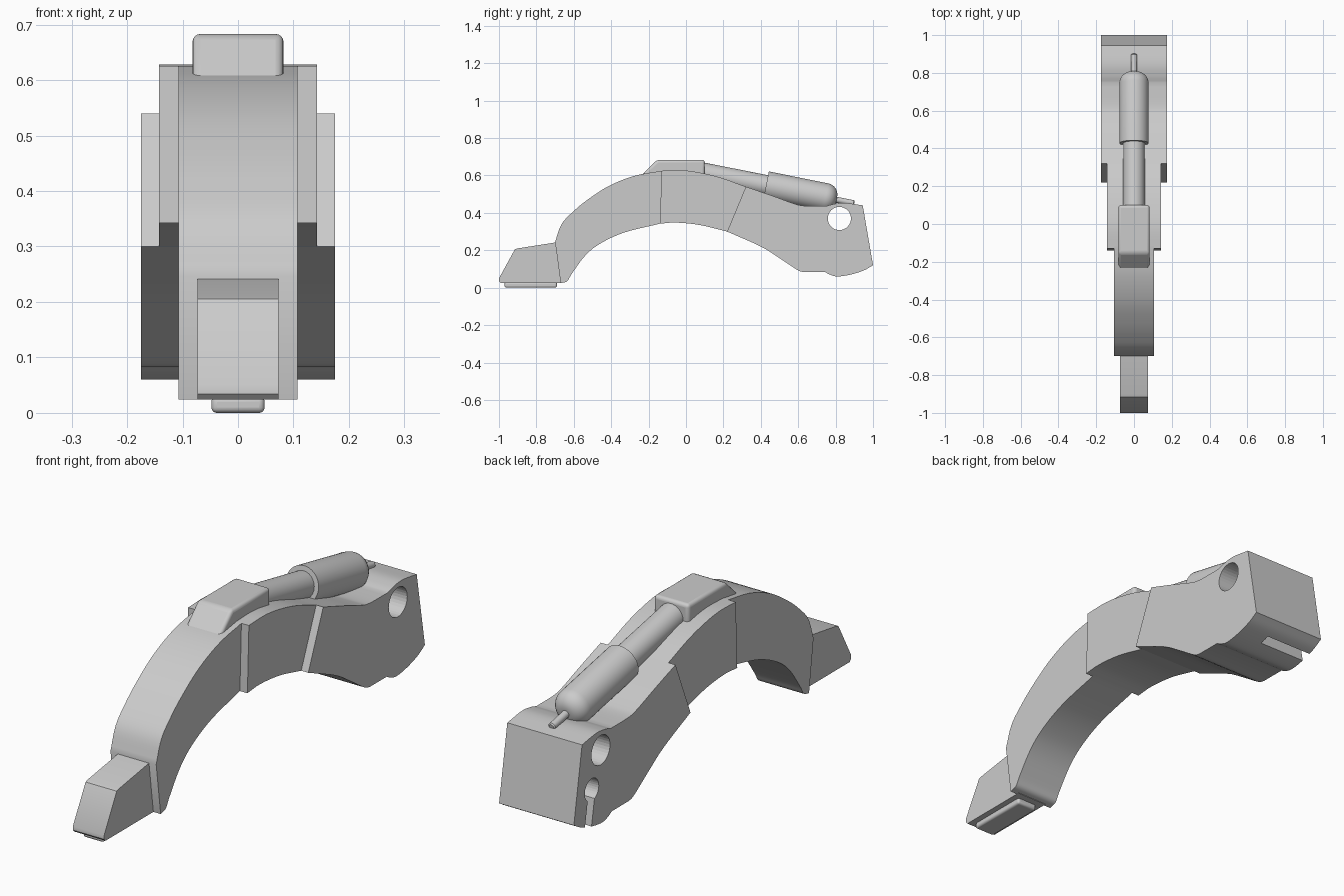
import bpy
import bmesh
from math import cos, sin, pi, radians
from mathutils import Vector

cube = bpy.data.objects.get("Cube")
if cube:
    bpy.data.objects.remove(cube, do_unlink=True)

grey = bpy.data.materials.new("grey")
grey.use_nodes = True
COLOUR = (0.6, 0.6, 0.6, 1)
grey.diffuse_color = COLOUR
grey.node_tree.nodes["Principled BSDF"].inputs["Base Color"].default_value = COLOUR


def smooth_path(points, steps=5):
    """Smooth curve through the given (y, z) points."""
    pts = [Vector(p) for p in points]
    pts = [2 * pts[0] - pts[1]] + pts + [2 * pts[-1] - pts[-2]]
    path = []
    for a, b, c, d in zip(pts, pts[1:], pts[2:], pts[3:]):
        for i in range(steps):
            t = i / steps
            path.append(0.5 * (2 * b + (c - a) * t + (2 * a - 5 * b + 4 * c - d) * t ** 2
                               + (3 * b - a - 3 * c + d) * t ** 3))
    return path + [pts[-2]]


def finish(name, bm):
    bmesh.ops.recalc_face_normals(bm, faces=bm.faces)
    mesh = bpy.data.meshes.new(name)
    bm.to_mesh(mesh)
    bm.free()
    obj = bpy.data.objects.new(name, mesh)
    bpy.context.collection.objects.link(obj)
    mesh.materials.append(grey)
    return obj


def plate(name, outline, x0, x1, bevel=0):
    """Side outline in (y, z) extruded across x."""
    bm = bmesh.new()
    face = bm.faces.new([bm.verts.new((x0, y, z)) for y, z in outline])
    out = bmesh.ops.extrude_face_region(bm, geom=[face])
    moved = [v for v in out["geom"] if isinstance(v, bmesh.types.BMVert)]
    bmesh.ops.translate(bm, verts=moved, vec=(x1 - x0, 0, 0))
    obj = finish(name, bm)
    if bevel:
        mod = obj.modifiers.new("rounded_edges", "BEVEL")
        mod.width, mod.segments = bevel, 4
        mod.limit_method, mod.angle_limit = "ANGLE", radians(40)
    return obj


def lathe(name, start, end, rings, sides=40):
    """Turned part; rings are (distance back from the far end, radius)."""
    start, end = Vector((0, *start)), Vector((0, *end))
    axis = (end - start).normalized()
    side = Vector((1, 0, 0))
    up = axis.cross(side)
    bm = bmesh.new()
    loops = []
    for back, r in [((end - start).length, rings[0][1])] + rings:
        centre = end - axis * back
        loops.append([bm.verts.new(centre + r * (side * cos(2 * pi * i / sides) + up * sin(2 * pi * i / sides)))
                      for i in range(sides)])
    for a, b in zip(loops, loops[1:]):
        for i in range(sides):
            j = (i + 1) % sides
            bm.faces.new((a[i], a[j], b[j], b[i]))
    bm.faces.new(loops[0])
    bm.faces.new(loops[-1])
    return finish(name, bm)


def circle(y, z, r, n=32):
    return [(y + r * cos(2 * pi * i / n), z + r * sin(2 * pi * i / n)) for i in range(n)]


def cut(obj, cutter):
    cutter.hide_render = True
    cutter.hide_set(True)
    mod = obj.modifiers.new("cut", "BOOLEAN")
    mod.object, mod.operation, mod.solver = cutter, "DIFFERENCE", "EXACT"


# Curved arm, ending just inside the rear block
outer = smooth_path([(-.70, .245), (-.665, .34), (-.6, .41), (-.52, .475), (-.41, .545), (-.275, .598), (-.13, .625)])
crown = smooth_path([(-.13, .625), (-.03, .628), (.06, .618), (.18, .59), (.32, .54)])
inner_rear = smooth_path([(.22, .30), (.075, .335), (-.055, .348), (-.14, .342)])
inner = smooth_path([(-.14, .342), (-.33, .295), (-.46, .235), (-.54, .17), (-.61, .075), (-.635, .035), (-.67, .024)])
arms = [plate("front_arm", outer + crown[1:] + inner_rear + inner[1:], -.107, .107),
        plate("middle_sleeve", crown + inner_rear, -.142, .142)]

# Rear block with a through hole and a blind keyhole slot on the right
top = smooth_path([(.32, .54), (.46, .492), (.57, .452), (.63, .438), (.75, .436)])
hump = smooth_path([(.75, .436), (.79, .447), (.85, .453), (.945, .44)])
toe = smooth_path([(1, .12), (.95, .092), (.88, .07), (.81, .06), (.77, .07), (.745, .083)])
belly = smooth_path([(.63, .083), (.595, .095), (.5, .158), (.4, .22), (.22, .30)])
rear = plate("rear_block", top + hump[1:] + toe + belly, -.175, .175)
cut(rear, plate("hole_cutter", circle(.82, .37, .062), -.3, .3))
cut(rear, plate("keyhole_cutter", circle(.88, .225, .047), -.3, .05))
cut(rear, plate("slot_cutter", [(.857, .21), (.903, .21), (.935, .03), (.889, .03)], -.3, .05))
arms.append(rear)

# Nose and the foot pad under it
nose = plate("nose", [(-.99, .024), (-1, .034), (-1, .05), (-.915, .205), (-.9, .21), (-.69, .243), (-.66, .024)], -.073, .073)
foot = plate("foot_pad", [(-.97, 0), (-.69, 0), (-.69, .03), (-.97, .03)], -.048, .048, .01)

# Mounting pad on the crown
mount = plate("crown_mount", [(-.25, .59), (-.155, .683), (.1, .683), (.1, .57)], -.082, .082, .014)

# Damper: shaft, round-ended barrel and tip pin
fillet = .06
dome = [(fillet * (1 - sin(a * pi / 16)), .077 - fillet * (1 - cos(a * pi / 16))) for a in range(9)]
shaft = lathe("damper_shaft", (.05, .62), (.5, .531), [(0, .057)])
barrel = lathe("damper_barrel", (.428, .546), (.805, .47), [(.37, .077)] + dome)
pin = lathe("damper_pin", (.77, .477), (.9, .451), [(.005, .016), (0, .011)], 20)

for obj in arms + [nose, foot, mount, shaft, barrel, pin]:
    bpy.ops.object.select_all(action="DESELECT")
    obj.select_set(True)
    bpy.context.view_layer.objects.active = obj
    bpy.ops.object.shade_smooth_by_angle(angle=radians(30))
